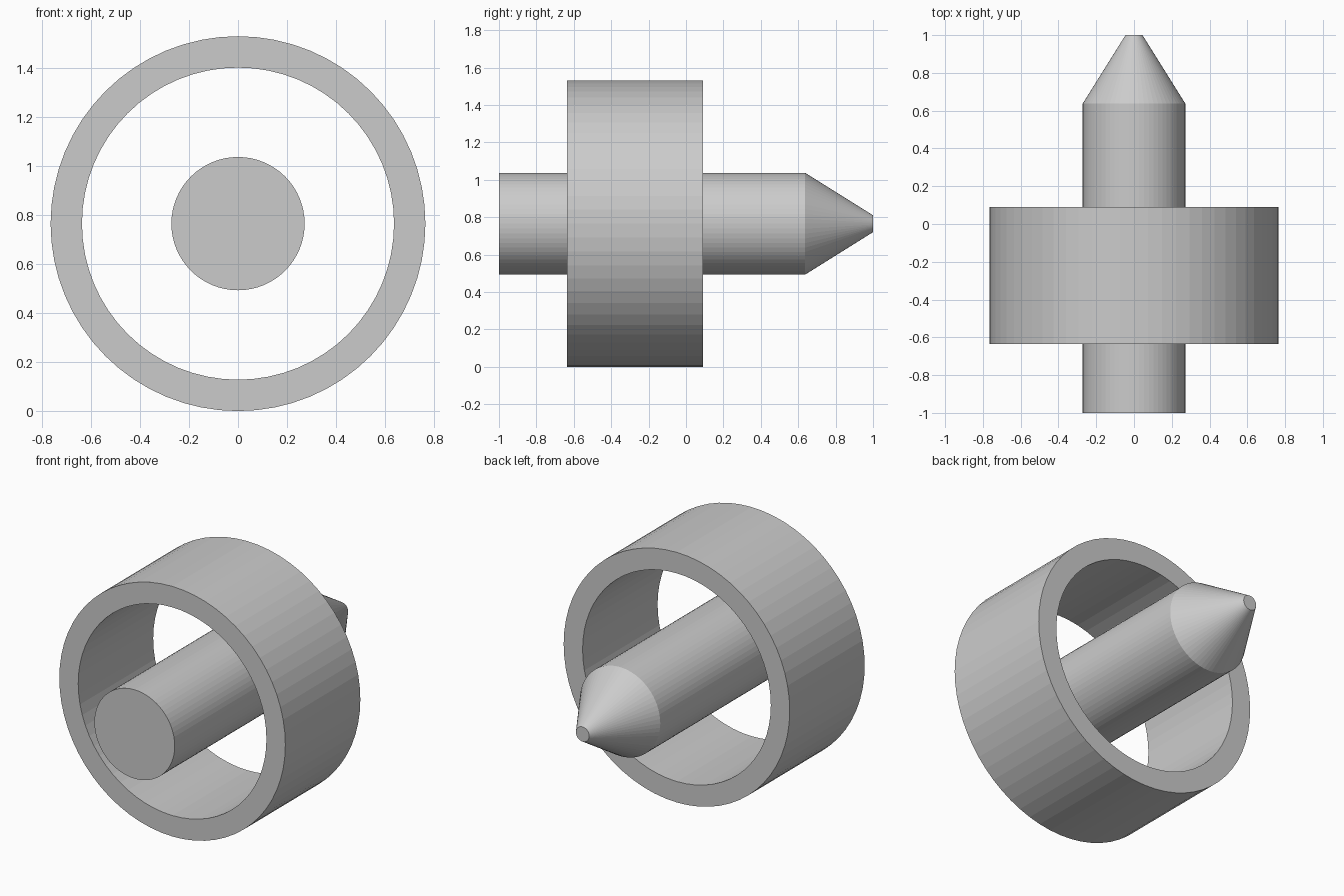
import bpy
import bmesh
from math import cos, sin, tau

cube = bpy.data.objects.get("Cube")
if cube:
    bpy.data.objects.remove(cube, do_unlink=True)

SIDES = 64
AXIS_Z = 0.765

grey = bpy.data.materials.new("light grey")
grey.use_nodes = True
colour = (0.6, 0.6, 0.6, 1)
grey.diffuse_color = colour
grey.node_tree.nodes["Principled BSDF"].inputs["Base Color"].default_value = colour


def lathe(name, profile, closed):
    """Spin (radius, y) points round the lengthwise axis; cap the ends if open."""
    bm = bmesh.new()
    rings = [[bm.verts.new((r * cos(tau * i / SIDES), y, r * sin(tau * i / SIDES)))
              for i in range(SIDES)] for r, y in profile]
    pairs = list(zip(rings, rings[1:]))
    if closed:
        pairs.append((rings[-1], rings[0]))
    else:
        bm.faces.new(rings[0])
        bm.faces.new(rings[-1])
    for a, b in pairs:
        for i in range(SIDES):
            j = (i + 1) % SIDES
            bm.faces.new((a[i], a[j], b[j], b[i]))
    bmesh.ops.recalc_face_normals(bm, faces=bm.faces)
    mesh = bpy.data.meshes.new(name)
    bm.to_mesh(mesh)
    bm.free()
    mesh.materials.append(grey)
    obj = bpy.data.objects.new(name, mesh)
    obj.location.z = AXIS_Z
    bpy.context.collection.objects.link(obj)
    return obj


# Open hollow ring around the shaft
lathe("outer_ring", [(0.765, -0.635), (0.765, 0.09), (0.637, 0.09), (0.637, -0.635)], True)

# Straight shaft with a blunt tapered nose at the back
lathe("pointed_shaft", [(0.272, -1), (0.272, 0.637), (0.045, 1)], False)
